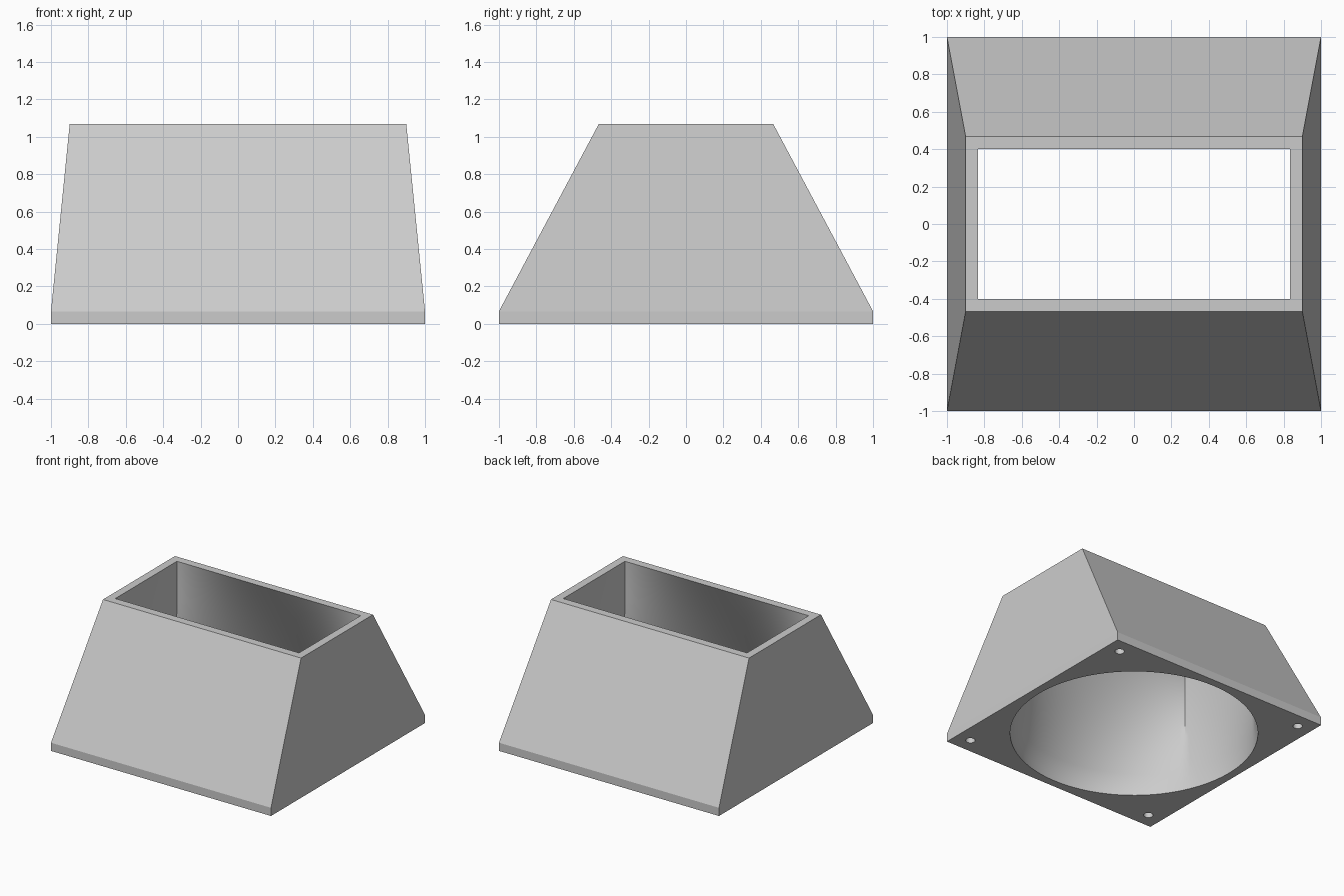
import bpy, bmesh, math

if "Cube" in bpy.data.objects:
    bpy.data.objects.remove(bpy.data.objects["Cube"], do_unlink=True)

# Main dimensions
PLATE, TOP = 0.067, 1.067
BORE = 0.933
IN_X, IN_Y = 0.835, 0.4
SCREW_POS, SCREW_R = 0.875, 0.036
LEVELS = 10

grey = bpy.data.materials.new("light grey plastic")
grey.use_nodes = True
colour = (0.6, 0.6, 0.6, 1)
grey.diffuse_color = colour
grey.node_tree.nodes["Principled BSDF"].inputs["Base Color"].default_value = colour

bm = bmesh.new()


def ring(points, z):
    return [bm.verts.new((x, y, z)) for x, y in points]


def rectangle(hx, hy):
    return [(hx, -hy), (hx, hy), (-hx, hy), (-hx, -hy)]


def circle(r, n, cx=0, cy=0):
    return [(cx + r * math.cos(2 * math.pi * i / n),
             cy + r * math.sin(2 * math.pi * i / n)) for i in range(n)]


def wall(a, b, smooth=False):
    for i in range(len(a)):
        j = (i + 1) % len(a)
        bm.faces.new((a[i], a[j], b[j], b[i])).smooth = smooth


def fill_between(rings, normal):
    edges = [bm.edges.get((r[i - 1], r[i])) for r in rings for i in range(len(r))]
    bmesh.ops.triangle_fill(bm, use_beauty=True, edges=edges, normal=normal)


# Outer shell: square mounting plate and tapered hood
base = ring(rectangle(1, 1), 0)
shoulder = ring(rectangle(1, 1), PLATE)
rim = ring(rectangle(0.9, 0.467), TOP)
wall(base, shoulder)
wall(shoulder, rim)

# Duct profiles: each side of the outlet pairs with an arc of the round inlet
corners = rectangle(IN_X, IN_Y)
half = math.atan2(IN_Y, IN_X)
starts = [-half, half, math.pi - half, math.pi + half, 2 * math.pi - half]
round_pts, rect_pts = [], []
for k in range(4):
    count = 20 if k % 2 == 0 else 44
    (x0, y0), (x1, y1) = corners[k], corners[(k + 1) % 4]
    for i in range(count):
        t = i / count
        a = starts[k] + (starts[k + 1] - starts[k]) * t
        round_pts.append((BORE * math.cos(a), BORE * math.sin(a)))
        rect_pts.append((x0 + (x1 - x0) * t, y0 + (y1 - y0) * t))

# Inner duct: straight bore through the plate, then round to rectangular loft
inlet = ring(round_pts, 0)
previous = inlet
for level in range(LEVELS + 1):
    t = level / LEVELS
    pts = [(p[0] + (q[0] - p[0]) * t, p[1] + (q[1] - p[1]) * t)
           for p, q in zip(round_pts, rect_pts)]
    current = ring(pts, PLATE + (TOP - PLATE) * t)
    wall(previous, current, True)
    previous = current
outlet = previous

# Blind screw holes in the plate corners
holes = []
for sx in (-1, 1):
    for sy in (-1, 1):
        pts = circle(SCREW_R, 24, sx * SCREW_POS, sy * SCREW_POS)
        mouth, end = ring(pts, 0), ring(pts, PLATE)
        wall(mouth, end, True)
        bm.faces.new(end)
        holes.append(mouth)

# Flat underside and top rim
fill_between([base, inlet] + holes, (0, 0, -1))
fill_between([rim, outlet], (0, 0, 1))

bmesh.ops.recalc_face_normals(bm, faces=bm.faces[:])
for e in bm.edges:
    e.smooth = e.calc_face_angle(0) < math.radians(30)

mesh = bpy.data.meshes.new("duct_adapter")
bm.to_mesh(mesh)
bm.free()
mesh.materials.append(grey)
duct = bpy.data.objects.new("duct_adapter", mesh)
bpy.context.collection.objects.link(duct)
